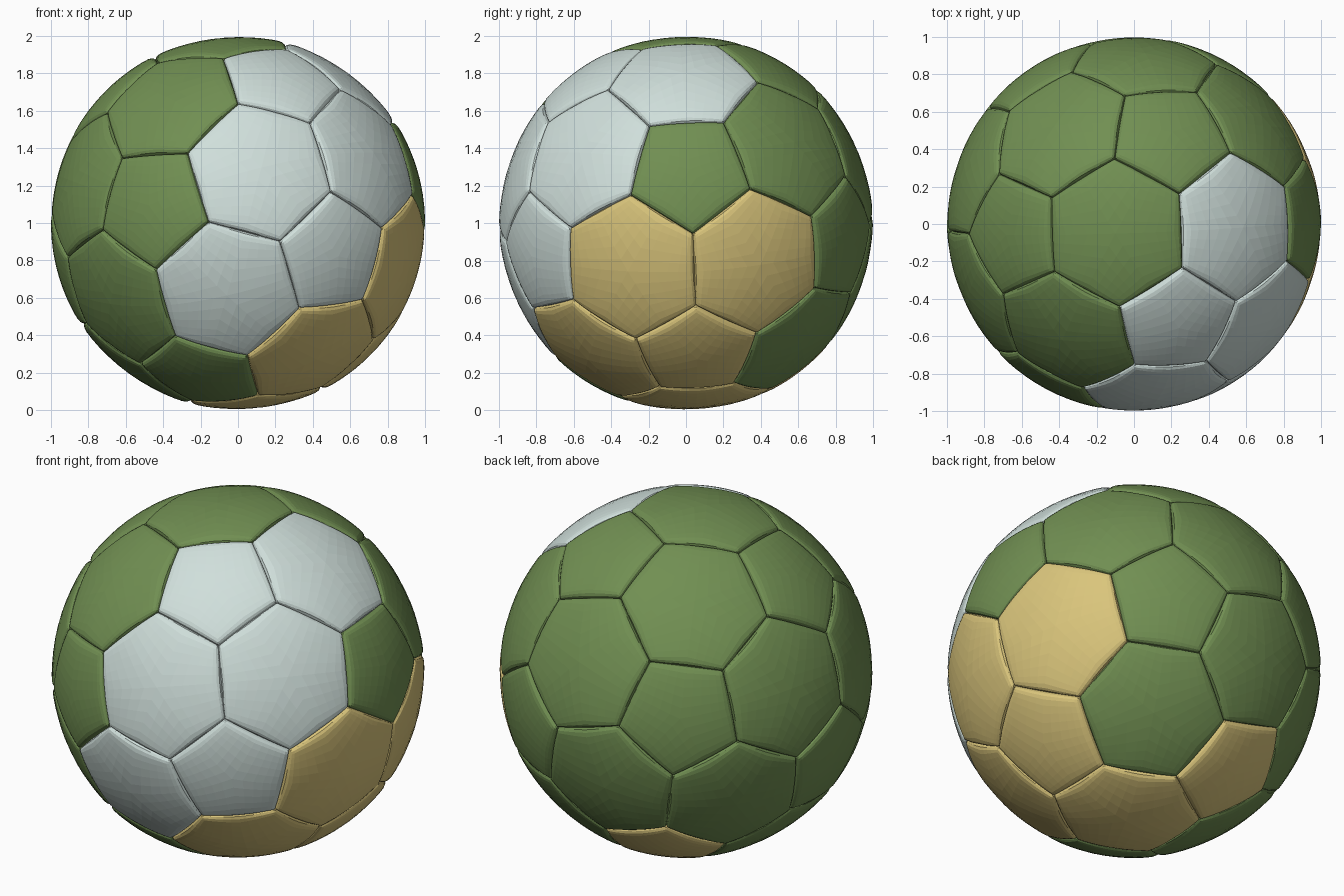
import bpy, bmesh, math
from itertools import combinations
from mathutils import Vector

if "Cube" in bpy.data.objects:
    bpy.data.objects.remove(bpy.data.objects["Cube"])


def material(name, rgb):
    m = bpy.data.materials.new(name)
    m.diffuse_color = (*rgb, 1)
    m.use_nodes = True
    m.node_tree.nodes["Principled BSDF"].inputs["Base Color"].default_value = m.diffuse_color
    return m


GREEN = material("moss green", (0.165, 0.275, 0.085))
WHITE = material("pale grey", (0.63, 0.74, 0.71))
TAN = material("sand", (0.70, 0.56, 0.20))

# Twelve pentagon directions: a tilted icosahedron (pole, ring of five, antipodes)
pole = Vector((0.2405, -0.5568, 0.795)).normalized()
u = Vector((-0.6526, -0.701, -0.2878))
u = (u - pole * u.dot(pole)).normalized()
v = pole.cross(u)
pent = [pole]
for k in range(5):
    a = k * math.tau / 5
    pent.append(pole / math.sqrt(5) + (u * math.cos(a) + v * math.sin(a)) * 2 / math.sqrt(5))
pent += [-p for p in pent]

# Coloured panels, keyed by the pentagon directions they touch
WHITE_KEYS = [{0}, {2}, {0, 1, 2}, {0, 2, 3}, {0, 3, 4}, {1, 2, 10}]
TAN_KEYS = [{6}, {11}, {2, 10, 11}, {2, 3, 11}, {3, 7, 11}, {6, 10, 11}]

# Steps from panel centre to seam, with the radius at each step (rounded seam edge)
STEPS = [0, 0.2, 0.4, 0.58, 0.74, 0.86, 0.93, 0.975, 1]
RADII = [1, 1, 1, 1, 1, 0.999, 0.995, 0.987, 0.972]


def panel(name, key, corners, swell):
    corners = [c.normalized() for c in corners]
    centre = sum(corners, Vector()) / len(corners)
    n = centre.normalized()
    e1 = (corners[0] - centre).normalized()
    e2 = n.cross(e1)
    corners.sort(key=lambda c: math.atan2((c - centre).dot(e2), (c - centre).dot(e1)))
    bm = bmesh.new()
    count = len(STEPS)
    for i, c in enumerate(corners):
        # one kite-shaped grid per corner
        m1 = (c + corners[i - 1]) / 2
        m2 = (c + corners[(i + 1) % len(corners)]) / 2
        grid = []
        for a, s in enumerate(STEPS):
            row = []
            for b, t in enumerate(STEPS):
                p = centre * (1 - s) * (1 - t) + m1 * s * (1 - t) + m2 * t * (1 - s) + c * s * t
                edge = max(a, b)
                r = RADII[edge] + swell * (1 - STEPS[edge] ** 2)
                row.append(bm.verts.new(p.normalized() * r + Vector((0, 0, 1))))
            grid.append(row)
        for a in range(count - 1):
            for b in range(count - 1):
                bm.faces.new((grid[a][b], grid[a + 1][b], grid[a + 1][b + 1], grid[a][b + 1]))
    bmesh.ops.remove_doubles(bm, verts=bm.verts, dist=1e-5)
    me = bpy.data.meshes.new(name)
    bm.to_mesh(me)
    bm.free()
    me.materials.append(WHITE if key in WHITE_KEYS else TAN if key in TAN_KEYS else GREEN)
    ob = bpy.data.objects.new(name, me)
    bpy.context.collection.objects.link(ob)


def near(i, j):
    return i != j and pent[i].dot(pent[j]) > 0.4


# Pentagon panels
for i in range(12):
    panel("pentagon_panel", {i}, [2 * pent[i] + pent[j] for j in range(12) if near(i, j)], 0.0)

# Hexagon panels, slightly flatter
for tri in combinations(range(12), 3):
    if all(near(i, j) for i, j in combinations(tri, 2)):
        pts = [2 * pent[i] + pent[j] for i in tri for j in tri if i != j]
        panel("hexagon_panel", set(tri), pts, -0.006)
